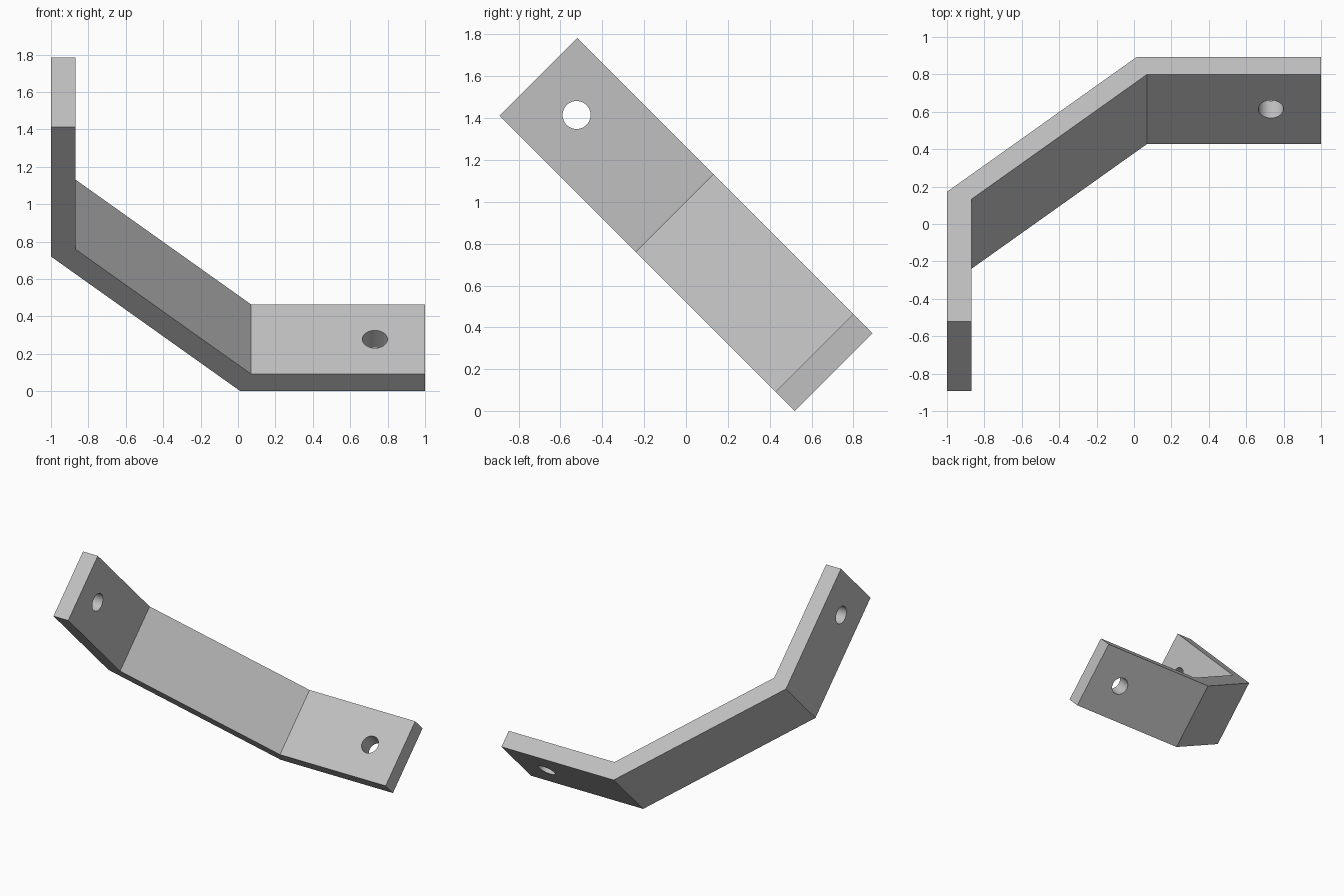
import bpy, bmesh, math
from mathutils import Vector, Matrix

cube = bpy.data.objects.get("Cube")
if cube:
    bpy.data.objects.remove(cube, do_unlink=True)

ROOT2 = math.sqrt(2)
WIDTH = 0.372 * ROOT2
HOLE_RADIUS = 0.067
# The bent strip lies on its edge, rolled about x
TILT = Matrix.Translation((0, 0.52, 0)) @ Matrix.Rotation(math.radians(135), 4, "X")

steel = bpy.data.materials.new("light_grey_metal")
steel.use_nodes = True
GREY = (0.53, 0.53, 0.53, 1)
steel.diffuse_color = GREY
steel.node_tree.nodes["Principled BSDF"].inputs["Base Color"].default_value = GREY


def add_object(name, bm):
    bmesh.ops.recalc_face_normals(bm, faces=bm.faces)
    mesh = bpy.data.meshes.new(name)
    bm.to_mesh(mesh)
    bm.free()
    mesh.materials.append(steel)
    obj = bpy.data.objects.new(name, mesh)
    bpy.context.collection.objects.link(obj)
    obj.matrix_world = TILT
    return obj


# Bracket: bent side profile (x, height) extruded across the strip width
profile = [(-1, 1.412), (-1, 0.72), (0.013, 0), (1, 0),
           (1, 0.092), (0.07, 0.092), (-0.87, 0.76), (-0.87, 1.412)]
bm = bmesh.new()
face = bm.faces.new([bm.verts.new((x, h * ROOT2, 0)) for x, h in profile])
out = bmesh.ops.extrude_face_region(bm, geom=[face])
bmesh.ops.translate(bm, vec=(0, 0, -WIDTH),
                    verts=[v for v in out["geom"] if isinstance(v, bmesh.types.BMVert)])
bracket = add_object("bent_bracket", bm)


# Bolt holes: one through each end flange, centred on the width
def drill(name, x, height, axis):
    bm = bmesh.new()
    turn = Vector((0, 0, 1)).rotation_difference(Vector(axis)).to_matrix().to_4x4()
    place = Matrix.Translation((x, height * ROOT2, -WIDTH / 2)) @ turn
    bmesh.ops.create_cone(bm, cap_ends=True, segments=48, radius1=HOLE_RADIUS,
                          radius2=HOLE_RADIUS, depth=0.4, matrix=place)
    cutter = add_object(name, bm)
    cutter.hide_render = True
    bpy.context.view_layer.objects.active = bracket
    cut = bracket.modifiers.new(name, "BOOLEAN")
    cut.operation = "DIFFERENCE"
    cut.solver = "EXACT"
    cut.object = cutter
    bpy.ops.object.modifier_apply(modifier=cut.name)
    bpy.data.objects.remove(cutter, do_unlink=True)


drill("upright_hole", -0.935, 1.229, (1, 0, 0))
drill("foot_hole", 0.732, 0.046, (0, 1, 0))

# Smooth hole walls, crisp bends
bpy.ops.object.select_all(action="DESELECT")
bracket.select_set(True)
bpy.context.view_layer.objects.active = bracket
bpy.ops.object.shade_smooth_by_angle(angle=math.radians(30))
